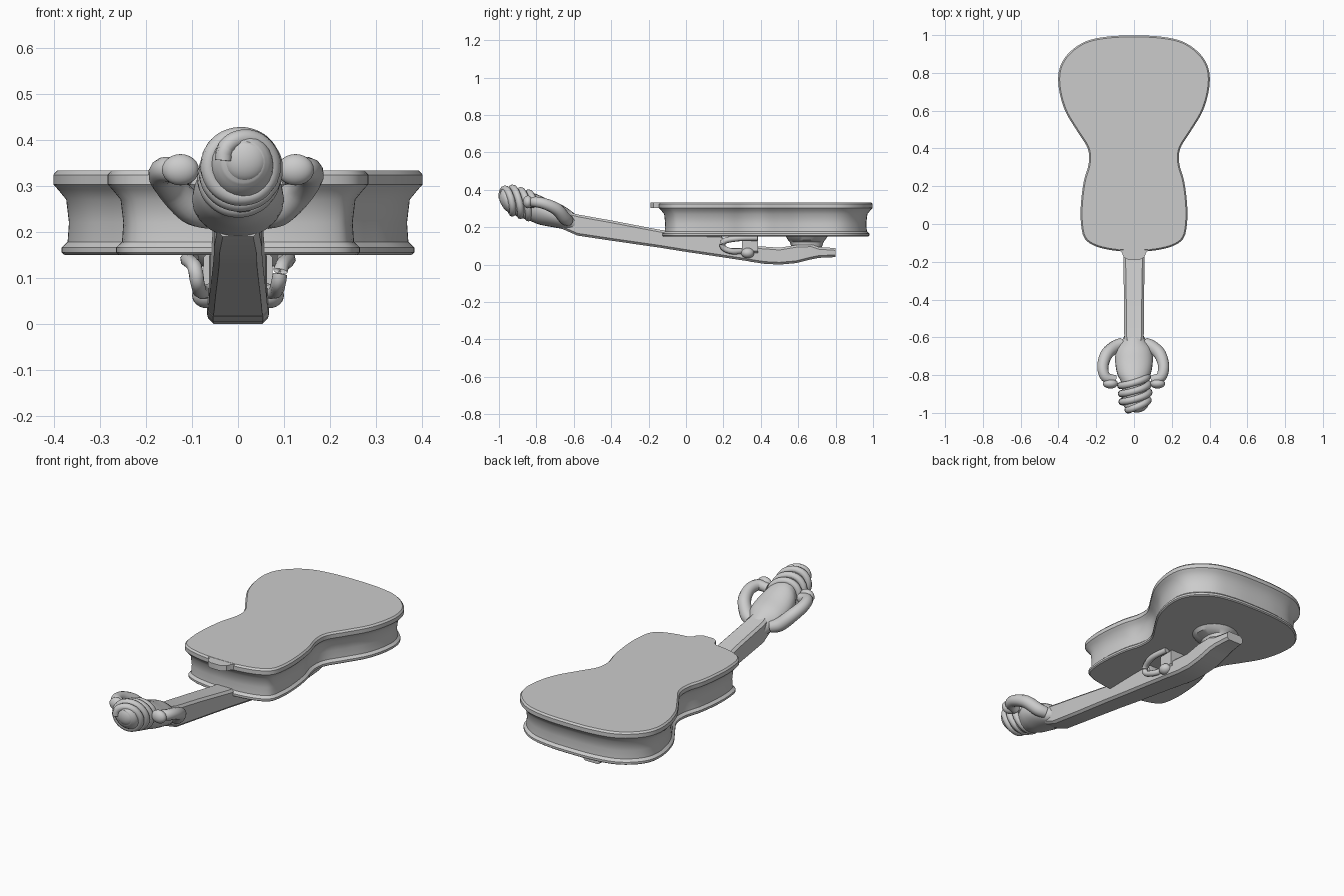
import bpy, bmesh, math
from mathutils import Vector

if "Cube" in bpy.data.objects:
    bpy.data.objects.remove(bpy.data.objects["Cube"])


def loft(name, rings, angle=35):
    """Skin a list of equal-length closed rings and cap both ends."""
    bm = bmesh.new()
    vs = [[bm.verts.new(p) for p in r] for r in rings]
    n = len(vs[0])
    for a, b in zip(vs, vs[1:]):
        for i in range(n):
            j = (i + 1) % n
            bm.faces.new((a[i], a[j], b[j], b[i]))
    bm.faces.new(vs[0])
    bm.faces.new(vs[-1])
    bmesh.ops.recalc_face_normals(bm, faces=bm.faces)
    me = bpy.data.meshes.new(name)
    bm.to_mesh(me)
    bm.free()
    ob = bpy.data.objects.new(name, me)
    bpy.context.collection.objects.link(ob)
    bpy.context.view_layer.objects.active = ob
    ob.select_set(True)
    bpy.ops.object.shade_smooth_by_angle(angle=math.radians(angle))
    ob.select_set(False)
    return ob


def spline(pts, steps=6, closed=False):
    """Catmull-Rom interpolation through points."""
    p = [Vector(q) for q in pts]
    n = len(p)
    out = []
    for i in range(n if closed else n - 1):
        if closed:
            a, b, c, d = (p[(i + k) % n] for k in (-1, 0, 1, 2))
        else:
            a, b, c, d = p[max(i - 1, 0)], p[i], p[i + 1], p[min(i + 2, n - 1)]
        for s in range(steps):
            t = s / steps
            out.append(0.5 * (2 * b + (c - a) * t + (2 * a - 5 * b + 4 * c - d) * t * t
                              + (3 * b - a - 3 * c + d) * t ** 3))
    if not closed:
        out.append(p[-1])
    return out


def tube(name, pts, radii, sides=12):
    """Round tube of varying radius along a smooth path."""
    path = spline([(*p, r) for p, r in zip(pts, radii)])
    rings = []
    for i, q in enumerate(path):
        d = (path[min(i + 1, len(path) - 1)] - path[max(i - 1, 0)]).xyz.normalized()
        u = d.cross(Vector((0.2, 0.3, 1))).normalized()
        v = d.cross(u)
        rings.append([q.xyz + q.w * (u * math.cos(a) + v * math.sin(a))
                      for a in (math.tau * k / sides for k in range(sides))])
    return loft(name, rings, 60)


def ball(name, loc, scale):
    bpy.ops.mesh.primitive_uv_sphere_add(segments=20, ring_count=12, radius=1, location=loc)
    ob = bpy.context.object
    ob.name = name
    ob.scale = scale
    bpy.ops.object.shade_smooth()
    ob.select_set(False)


def rect(y, w, z0, z1, c=0.012):
    """Chamfered rectangular cross-section at a given y."""
    return [(-w + c, y, z0), (w - c, y, z0), (w, y, z0 + c), (w, y, z1 - c),
            (w - c, y, z1), (-w + c, y, z1), (-w, y, z1 - c), (-w, y, z0 + c)]


# Waisted body outline, mirrored from its right half
half = [(0.14, 0.992), (0.26, 0.965), (0.35, 0.90), (0.395, 0.82), (0.398, 0.72), (0.365, 0.60),
        (0.30, 0.49), (0.245, 0.40), (0.24, 0.32), (0.265, 0.23), (0.28, 0.12), (0.282, 0.02),
        (0.265, -0.07), (0.21, -0.115), (0.11, -0.14)]
outline = spline([(0, 0.998)] + half + [(0, -0.145)] + [(-x, y) for x, y in reversed(half)],
                 5, True)


def body_ring(z, inset):
    n = len(outline)
    ring = []
    for i, p in enumerate(outline):
        t = (outline[(i + 1) % n] - outline[i - 1]).normalized()
        ring.append((p.x + t.y * inset, p.y - t.x * inset, z))
    return ring


# Body: two overhanging plates and concave ribs
loft("body", [body_ring(z, i) for z, i in
              ((0.150, 0.024), (0.155, 0.018), (0.166, 0.018), (0.178, 0.031), (0.22, 0.034),
               (0.27, 0.028), (0.292, 0.010), (0.303, 0), (0.324, 0), (0.333, 0.008))])

# Rounded button where the back meets the neck
tab = [(0.10, -0.12), (0.065, -0.15), (0.055, -0.175), (0.03, -0.19),
       (-0.03, -0.19), (-0.055, -0.175), (-0.065, -0.15), (-0.10, -0.12)]
loft("back_button", [[(x, y, z) for x, y in tab] for z in (0.303, 0.332)])

# Neck, heel and fingerboard
loft("neck", [rect(*s) for s in
              ((-0.66, 0.045, 0.19, 0.29), (-0.58, 0.052, 0.155, 0.268), (-0.40, 0.053, 0.128, 0.236),
               (-0.15, 0.057, 0.092, 0.188), (0.0, 0.06, 0.068, 0.165), (0.19, 0.063, 0.04, 0.158),
               (0.215, 0.063, 0.036, 0.09), (0.36, 0.066, 0.014, 0.09))])

# Tailpiece
loft("tailpiece", [rect(*s) for s in
                   ((0.34, 0.066, 0.016, 0.10), (0.42, 0.066, 0.004, 0.096), (0.50, 0.065, 0, 0.09),
                    (0.59, 0.067, 0.008, 0.105), (0.67, 0.065, 0.028, 0.108), (0.71, 0.06, 0.036, 0.094),
                    (0.80, 0.05, 0.04, 0.088))])

# Raised block joining the tailpiece to the belly
loft("tail_block", [[(rx * math.cos(a), 0.645 + ry * math.sin(a), z)
                     for a in (math.tau * k / 28 for k in range(28))]
                    for z, rx, ry in ((0.09, 0.055, 0.08), (0.12, 0.06, 0.09),
                                      (0.132, 0.105, 0.10), (0.156, 0.125, 0.115))])

# Bridge: central post with an open frame and knob on each side
loft("bridge", [rect(y, 0.075, 0.06, 0.157) for y in (0.30, 0.385)])
for s, side in ((-1, "left"), (1, "right")):
    tube("bridge_frame_" + side,
         [(s * x, y, z) for x, y, z in ((0.05, 0.31, 0.075), (0.08, 0.25, 0.07), (0.088, 0.20, 0.09),
                                        (0.095, 0.205, 0.125), (0.11, 0.28, 0.14), (0.10, 0.38, 0.142))],
         [0.016] * 6, 8)
    ball("bridge_knob_" + side, (s * 0.068, 0.33, 0.062), (0.032, 0.035, 0.028))

# Pegbox and coiled scroll head as tilted oval sections
sections = [(-0.58, 0.045, 0.215, 0.05), (-0.62, 0.065, 0.238, 0.058), (-0.66, 0.092, 0.255, 0.066),
            (-0.72, 0.10, 0.272, 0.072), (-0.79, 0.09, 0.295, 0.082), (-0.84, 0.07, 0.31, 0.078),
            (-0.90, 0.07, 0.33, 0.076), (-0.96, 0.066, 0.347, 0.066), (-0.985, 0.045, 0.352, 0.045)]
path = spline(sections, 4)
loft("scroll_head", [[(q.y * math.cos(a) + 0.012 * max(0, -q.x - 0.8) / 0.2,
                       q.x - 0.12 * q.w * math.sin(a), q.z + q.w * math.sin(a))
                      for a in (math.tau * k / 24 for k in range(24))] for q in path], 50)

# Helical roll around the scroll, closing into a small eye at the front
coil, radii = [], []
for k in range(37):
    t = k / 36
    a = t * 3.5 * math.tau / 1.0
    r = 0.072 if t < 0.8 else 0.072 - 0.14 * (t - 0.8)
    coil.append((0.012 * t + r * math.cos(a), -0.82 - 0.15 * t + 0.014 * math.cos(a) - 0.01 * math.sin(a),
                 0.31 + 0.045 * t + (r - 0.002) * math.sin(a)))
    radii.append(0.019)
tube("scroll_coil", coil, radii, 10)
ball("scroll_eye", (0.015, -0.968, 0.358), (0.05, 0.03, 0.05))

# Curved pegs arching out from the pegbox sides
for s, side, w in ((-1, "left", 1.0), (1, "right", 0.95)):
    tube("peg_" + side,
         [(s * w * x, y, z) for x, y, z in ((0.06, -0.63, 0.235), (0.10, -0.65, 0.25),
                                            (0.145, -0.69, 0.295), (0.165, -0.755, 0.325),
                                            (0.15, -0.81, 0.335), (0.10, -0.825, 0.325))],
         [0.03, 0.034, 0.033, 0.03, 0.028, 0.025])
    ball("peg_knob_" + side, (s * 0.125, -0.845, 0.335), (0.04, 0.026, 0.034))
